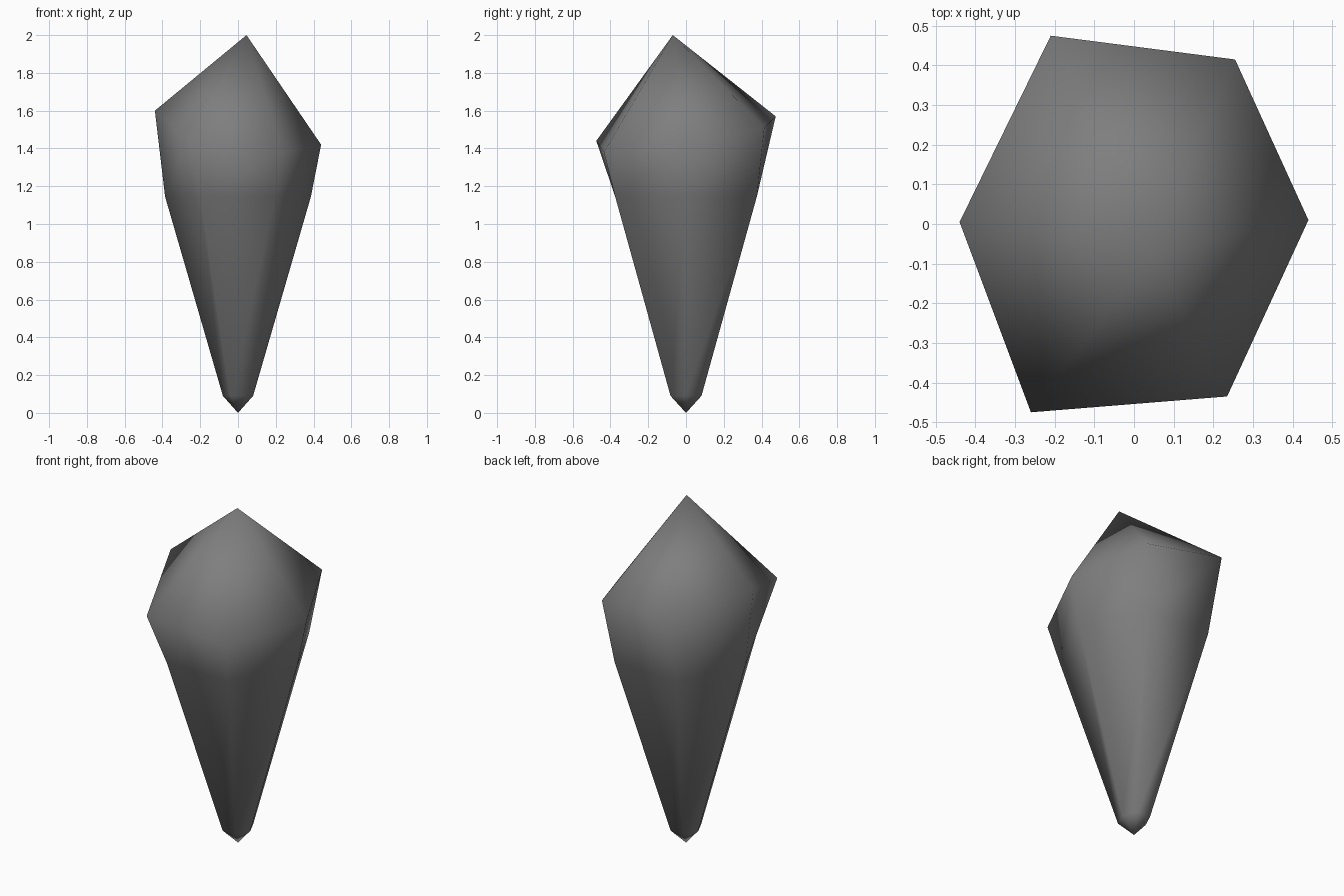
import bpy
import bmesh

cube = bpy.data.objects.get("Cube")
if cube:
    bpy.data.objects.remove(cube, do_unlink=True)

# Single grey stone colour
stone = bpy.data.materials.new("dark_grey_stone")
stone.use_nodes = True
colour = (0.21, 0.21, 0.21, 1)
stone.diffuse_color = colour
stone.node_tree.nodes["Principled BSDF"].inputs["Base Color"].default_value = colour


def hexagon(side, corner_x, corner_y, z):
    """Six-sided ring, counter-clockwise from +x."""
    return [(side, 0, z), (corner_x, corner_y, z), (-corner_x, corner_y, z),
            (-side, 0, z), (-corner_x, -corner_y, z), (corner_x, -corner_y, z)]


# Tapering shaft rings, then the uneven shoulder
rings = [
    hexagon(0.08, 0.042, 0.082, 0.09),
    hexagon(0.386, 0.2, 0.375, 1.145),
    [(0.44, 0.01, 1.42), (0.255, 0.415, 1.51), (-0.21, 0.475, 1.57),
     (-0.44, 0.005, 1.6), (-0.26, -0.475, 1.44), (0.235, -0.435, 1.38)],
]

bm = bmesh.new()
loops = [[bm.verts.new(p) for p in ring] for ring in rings]
foot = bm.verts.new((0, 0, 0))
peak = bm.verts.new((0.045, -0.07, 2))

for i in range(6):
    j = (i + 1) % 6
    # Pointed foot, side bands, pointed crown
    bm.faces.new((foot, loops[0][j], loops[0][i]))
    for low, high in zip(loops, loops[1:]):
        bm.faces.new((low[i], low[j], high[j], high[i]))
    bm.faces.new((loops[-1][i], loops[-1][j], peak))

bmesh.ops.recalc_face_normals(bm, faces=bm.faces)
for face in bm.faces:
    face.smooth = True

mesh = bpy.data.meshes.new("crystal_shard")
bm.to_mesh(mesh)
bm.free()
mesh.materials.append(stone)
shard = bpy.data.objects.new("crystal_shard", mesh)
bpy.context.collection.objects.link(shard)
